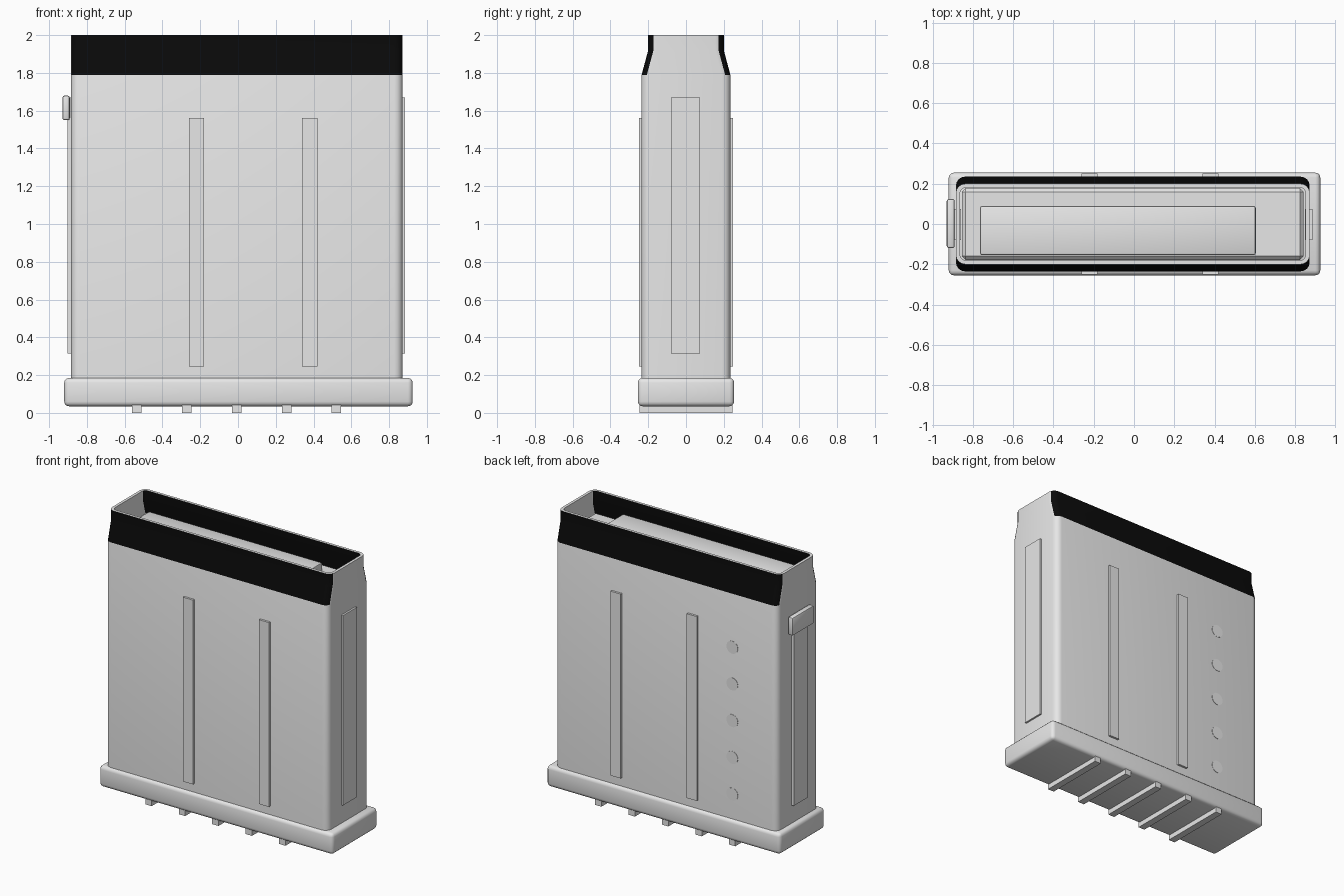
import bpy, bmesh, math
from mathutils import Vector

old = bpy.data.objects.get("Cube")
if old:
    bpy.data.objects.remove(old, do_unlink=True)


def make_material(name, value):
    mat = bpy.data.materials.new(name)
    mat.use_nodes = True
    colour = (value, value, value, 1)
    mat.diffuse_color = colour
    mat.node_tree.nodes["Principled BSDF"].inputs["Base Color"].default_value = colour
    return mat


GREY = make_material("light grey", 0.8)
BLACK = make_material("black", 0.003)


def finish(name, bm, mats=(GREY,)):
    bmesh.ops.recalc_face_normals(bm, faces=bm.faces)
    mesh = bpy.data.meshes.new(name)
    bm.to_mesh(mesh)
    bm.free()
    for mat in mats:
        mesh.materials.append(mat)
    obj = bpy.data.objects.new(name, mesh)
    bpy.context.collection.objects.link(obj)
    bpy.ops.object.select_all(action="DESELECT")
    obj.select_set(True)
    bpy.context.view_layer.objects.active = obj
    bpy.ops.object.shade_smooth_by_angle(angle=math.radians(35))
    return obj


def box(name, low, high, bevel=0, segments=3):
    """Box between two corners, with optional rounded edges."""
    bm = bmesh.new()
    bmesh.ops.create_cube(bm, size=1)
    low, high = Vector(low), Vector(high)
    bmesh.ops.scale(bm, vec=high - low, verts=bm.verts)
    bmesh.ops.translate(bm, vec=(low + high) / 2, verts=bm.verts)
    if bevel:
        bmesh.ops.bevel(bm, geom=bm.edges[:], offset=bevel, segments=segments,
                        profile=0.5, affect="EDGES")
    return finish(name, bm)


def ring(bm, half_x, half_y, radius, z, centre_x=-0.006, steps=4):
    """Loop of vertices around a rounded rectangle."""
    verts = []
    for corner, (sx, sy) in enumerate(((1, 1), (-1, 1), (-1, -1), (1, -1))):
        for i in range(steps + 1):
            a = (corner + i / steps) * math.pi / 2
            verts.append(bm.verts.new((
                centre_x + sx * (half_x - radius) + radius * math.cos(a),
                sy * (half_y - radius) + radius * math.sin(a), z)))
    return verts


# Hollow case: outer wall going up, rim, inner wall going down
WALL, SHOULDER = 0.02, 1.79
levels = [(0.18, 0.235), (SHOULDER, 0.235), (1.92, 0.2), (2.0, 0.2)]
bm = bmesh.new()
rings = [ring(bm, 0.878, y, 0.045, z) for z, y in levels]
rings += [ring(bm, 0.878 - WALL, y - WALL, 0.028, z) for z, y in reversed(levels)]
for a, b in zip(rings, rings[1:]):
    for i in range(len(a)):
        j = (i + 1) % len(a)
        bm.faces.new((a[i], a[j], b[j], b[i]))
bm.faces.new(rings[0])
bm.faces.new(rings[-1])
bm.normal_update()
# Black band on the front and back of the neck
for face in bm.faces:
    if face.calc_center_median().z > SHOULDER and abs(face.normal.y) > 0.5:
        face.material_index = 1
finish("case", bm, (GREY, BLACK))

# Base plate with grip ridges underneath
box("base_plate", (-0.92, -0.255, 0.035), (0.925, 0.255, 0.185), 0.025)
for i in range(5):
    x = -0.535 + i * 0.264
    box(f"base_ridge_{i + 1}", (x - 0.025, -0.245, 0), (x + 0.025, 0.245, 0.05))

# Upright ribs on the front and back
for side, s in (("front", -1), ("back", 1)):
    for n, x in (("right", -0.22), ("left", 0.38)):
        y1, y2 = sorted((s * 0.225, s * 0.25))
        box(f"{side}_rib_{n}", (x - 0.04, y1, 0.245), (x + 0.04, y2, 1.56))

# Long plates on the narrow ends
box("left_end_plate", (0.85, -0.08, 0.315), (0.885, 0.075, 1.67))
box("right_end_plate", (-0.903, -0.08, 0.315), (-0.86, 0.075, 1.67))

# Catch on the right end
box("catch", (-0.93, -0.12, 1.55), (-0.89, 0.125, 1.68), 0.012, 2)

# Round witness marks on the back
for i in range(5):
    bm = bmesh.new()
    bmesh.ops.create_cone(bm, cap_ends=True, segments=24, radius1=0.045,
                          radius2=0.045, depth=0.008)
    for v in bm.verts:
        x, y, z = v.co
        v.co = (x - 0.53, z + 0.233, y + 0.36 + i * 0.262)
    finish(f"round_mark_{i + 1}", bm)

# Follower inside the mouth: tray with a raised block
box("follower", (-0.855, -0.178, 1.7), (0.842, 0.178, 1.85), 0.018, 1)
box("follower_block", (-0.765, -0.155, 1.8), (0.605, 0.09, 1.91), 0.012, 2)
